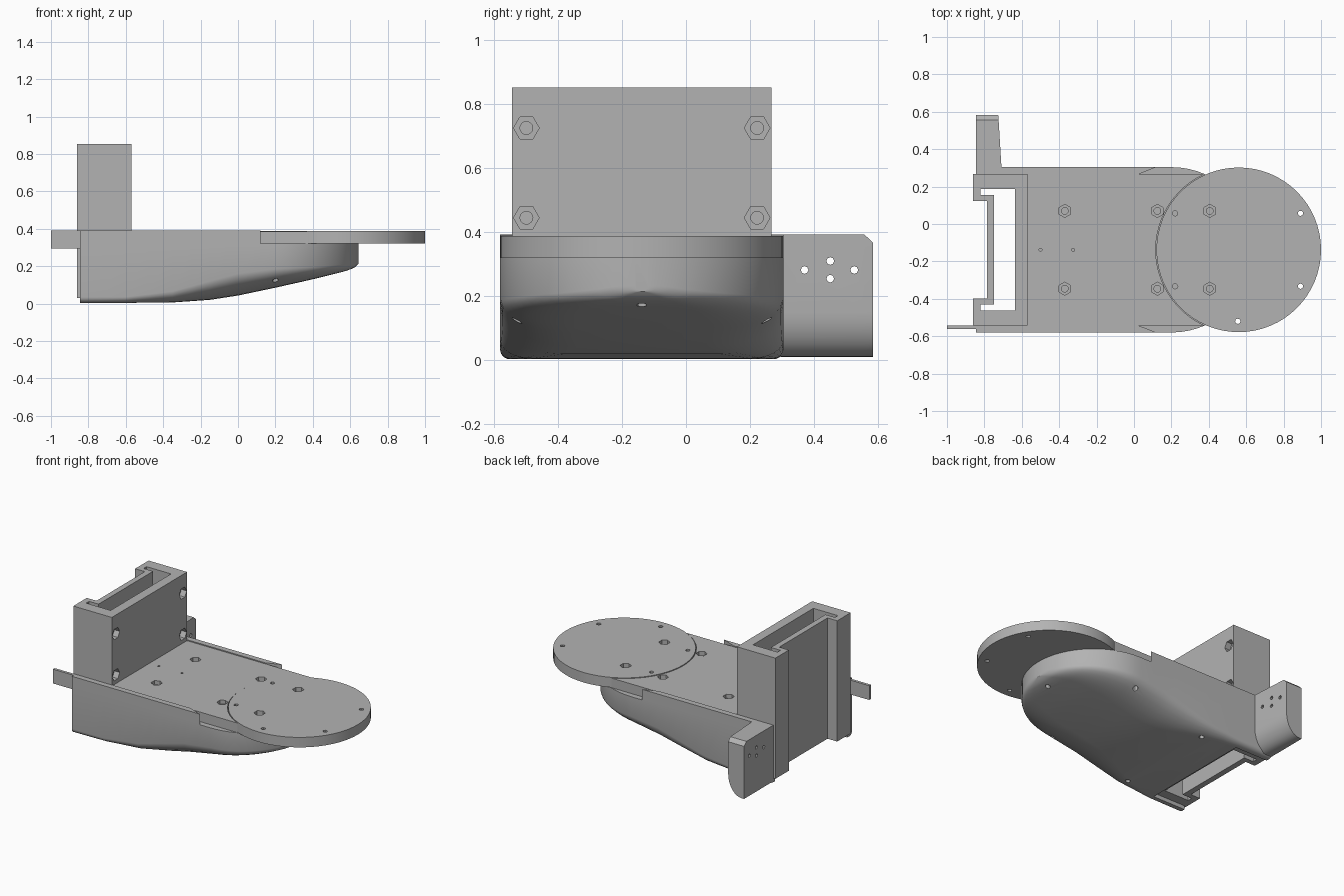
import bpy, bmesh, math
from mathutils import Matrix, Vector

cube = bpy.data.objects.get("Cube")
if cube:
    bpy.data.objects.remove(cube, do_unlink=True)

MID = -0.138          # y of the symmetry line of hull and bracket
TOP = 0.388           # deck height
SEAT = 0.32           # height where deck and disc rest on the hull

gray = bpy.data.materials.new("light_gray")
gray.diffuse_color = (0.45, 0.45, 0.45, 1)
gray.use_nodes = True
bsdf = next(n for n in gray.node_tree.nodes if n.type == 'BSDF_PRINCIPLED')
bsdf.inputs["Base Color"].default_value = gray.diffuse_color
bsdf.inputs["Roughness"].default_value = 0.6


def finish(name, bm):
    bmesh.ops.recalc_face_normals(bm, faces=bm.faces)
    mesh = bpy.data.meshes.new(name)
    bm.to_mesh(mesh)
    bm.free()
    mesh.materials.append(gray)
    obj = bpy.data.objects.new(name, mesh)
    bpy.context.collection.objects.link(obj)
    return obj


def loft(name, rings):
    """Skin a list of equal-length closed rings and cap both ends."""
    bm = bmesh.new()
    rows = [[bm.verts.new(p) for p in ring] for ring in rings]
    n = len(rows[0])
    for a, b in zip(rows, rows[1:]):
        for i in range(n):
            j = (i + 1) % n
            bm.faces.new((a[i], a[j], b[j], b[i]))
    bm.faces.new(rows[0])
    bm.faces.new(rows[-1])
    return finish(name, bm)


def prism(name, outline, lo, hi):
    return loft(name, [[(x, y, z) for x, y in outline] for z in (lo, hi)])


def box(name, x0, x1, y0, y1, z0, z1):
    return prism(name, [(x0, y0), (x1, y0), (x1, y1), (x0, y1)], z0, z1)


def mirrored(half):
    """Complete a half outline given as offsets from the symmetry line."""
    return [(x, MID + y) for x, y in half] + [(x, MID - y) for x, y in reversed(half)]


def pins(name, centres, radius, depth, sides, axis='Z'):
    bm = bmesh.new()
    turn = Matrix.Rotation(math.pi / 2, 4, 'Y') if axis == 'X' else Matrix()
    for c in centres:
        bmesh.ops.create_cone(bm, cap_ends=True, segments=sides, radius1=radius,
                              radius2=radius, depth=depth,
                              matrix=Matrix.Translation(Vector(c)) @ turn)
    return finish(name, bm)


def cut(obj, *cutters):
    for c in cutters:
        c.hide_render = True
        mod = obj.modifiers.new("cut", 'BOOLEAN')
        mod.operation, mod.solver, mod.object = 'DIFFERENCE', 'EXACT', c
    graph = bpy.context.evaluated_depsgraph_get()
    mesh = bpy.data.meshes.new_from_object(obj.evaluated_get(graph))
    obj.modifiers.clear()
    obj.data = mesh


def interp(table, x):
    for a, b in zip(table, table[1:]):
        if x <= b[0]:
            t = (x - a[0]) / (b[0] - a[0])
            return [p + (q - p) * t for p, q in zip(a[1:], b[1:])]
    return table[-1][1:]


# Hull: stations give x, floor height, side edge height, corner width
stations = [(-0.845, 0.004, 0.035, 0.03), (-0.6, 0.004, 0.035, 0.04),
            (-0.35, 0.006, 0.065, 0.1), (-0.15, 0.02, 0.12, 0.2),
            (0.0, 0.043, 0.16, 0.24), (0.2, 0.085, 0.185, 0.24),
            (0.4, 0.13, 0.195, 0.2), (0.57, 0.172, 0.21, 0.12),
            (0.62, 0.19, 0.22, 0.08), (0.645, 0.215, 0.235, 0.04)]
xs = [-0.845, -0.72, -0.6, -0.48, -0.35, -0.25, -0.15, -0.07, 0, 0.1]
xs += [0.2 + 0.445 * math.sin(math.radians(a)) for a in range(0, 88, 6)] + [0.6445]
rings = []
for x in xs:
    floor, edge, corner = interp(stations, x)
    u = max(0, (x - 0.2) / 0.445)
    w = 0.442 * math.sqrt(1 - u * u)
    corner = min(corner, 0.7 * w)
    half = [(w, SEAT)]
    for k in range(7):
        a = k / 6 * math.pi / 2
        half.append((w - corner * (1 - math.cos(a)), edge - (edge - floor) * math.sin(a)))
    ring = [(x, MID + y, z) for y, z in half]
    rings.append(ring + [(x, MID - y, z) for y, z in reversed(half)])
hull = loft("hull", rings)

# Deck plate with an arc end that meets the disc
disc_x, disc_r = 0.56, 0.44
arc = [math.pi - 1.14 + 2.28 * i / 24 for i in range(25)]
deck = prism("deck", [(-0.6, MID - 0.405), (-0.6, MID + 0.405)] +
             [(disc_x + (disc_r + 0.004) * math.cos(a), MID + (disc_r + 0.004) * math.sin(a))
              for a in arc], SEAT - 0.005, TOP - 0.003)

# Raised side rims
for side, name in ((1, "left_rim"), (-1, "right_rim")):
    prism(name, [(x, MID + side * y) for x, y in
                 ((-0.845, 0.403), (-0.845, 0.442), (0.12, 0.442), (0.02, 0.403))],
          SEAT - 0.005, TOP + 0.004)

# Round platform
disc = pins("disc", [(disc_x, MID, (SEAT + TOP) / 2)], disc_r, TOP - SEAT, 64)

# Upright channel bracket with a recessed back panel
bracket = prism("bracket", mirrored([(-0.57, 0.405), (-0.86, 0.405), (-0.86, 0.26),
                                     (-0.787, 0.26)]), 0.03, 0.852)
cavity = prism("cavity_cutter", mirrored([(-0.635, 0.325), (-0.82, 0.325),
                                          (-0.82, 0.293), (-0.748, 0.293)]), -0.1, 1)
bolts = [(-0.57, MID + s * 0.36, z) for s in (-1, 1) for z in (0.445, 0.725)]
bolt_heads = pins("bolt_head_cutter", bolts, 0.04, 0.08, 6, 'X')
bolt_shafts = pins("bolt_shaft_cutter", bolts, 0.02, 0.24, 16, 'X')
cut(bracket, cavity, bolt_heads, bolt_shafts)

# Holes in deck, disc and hull
nuts = [(x, MID + s * 0.208, TOP) for x in (-0.37, 0.125, 0.405) for s in (-1, 1)]
nut_pockets = pins("nut_pocket_cutter", nuts, 0.035, 0.06, 6)
nut_shafts = pins("nut_shaft_cutter", nuts, 0.018, 0.2, 16)
small = [(x, MID + s * 0.195, TOP) for x in (0.22, 0.89) for s in (-1, 1)]
small.append((0.555, -0.52, TOP))
disc_holes = pins("disc_hole_cutter", small, 0.014, 0.24, 12)
pinholes = pins("pinhole_cutter", [(-0.5, MID, TOP), (-0.325, MID, TOP)], 0.008, 0.1, 10)
floor_holes = pins("floor_hole_cutter", [(0.2, MID - 0.39, 0.1), (0.2, MID + 0.39, 0.1),
                                         (-0.36, MID - 0.35, 0), (-0.36, MID + 0.35, 0),
                                         (0.57, MID, 0.16)], 0.016, 0.18, 12)
bracket_slot = box("bracket_slot_cutter", -1, -0.6, MID - 0.39, MID + 0.39, -0.1, 1)
cut(deck, nut_pockets, nut_shafts, pinholes)
cut(disc, nut_pockets, nut_shafts, disc_holes)
cut(hull, bracket_slot, floor_holes)

# Side wing: flat back, rounded lower front corner, chamfered outer top
wing_rings = []
for y, front, top in ((0.295, -0.708, 0.392), (0.557, -0.724, 0.392), (0.583, -0.726, 0.368)):
    ring = [(-0.845, y, 0.01), (-0.845, y, top), (front, y, top)]
    for k in range(9):
        a = k / 8 * math.pi / 2
        ring.append((front - 0.1 * (1 - math.cos(a)), y, 0.15 - 0.14 * math.sin(a)))
    wing_rings.append(ring)
wing = loft("side_wing", wing_rings)
wing_holes = pins("wing_hole_cutter", [(-0.78, 0.37, 0.282), (-0.78, 0.45, 0.31),
                                       (-0.78, 0.45, 0.255), (-0.78, 0.525, 0.282)],
                  0.012, 0.4, 8, 'X')
cut(wing, wing_holes)

# Thin tab reaching out behind the bracket
tab = box("side_tab", -1, -0.7, -0.562, -0.543, 0.295, TOP + 0.004)

# Remove cutters and set shading
for obj in list(bpy.data.objects):
    if obj.name.endswith("_cutter"):
        bpy.data.objects.remove(obj, do_unlink=True)
for obj in (hull, disc, wing, deck, bracket):
    bpy.ops.object.select_all(action='DESELECT')
    obj.select_set(True)
    bpy.context.view_layer.objects.active = obj
    bpy.ops.object.shade_smooth_by_angle(angle=math.radians(30))
